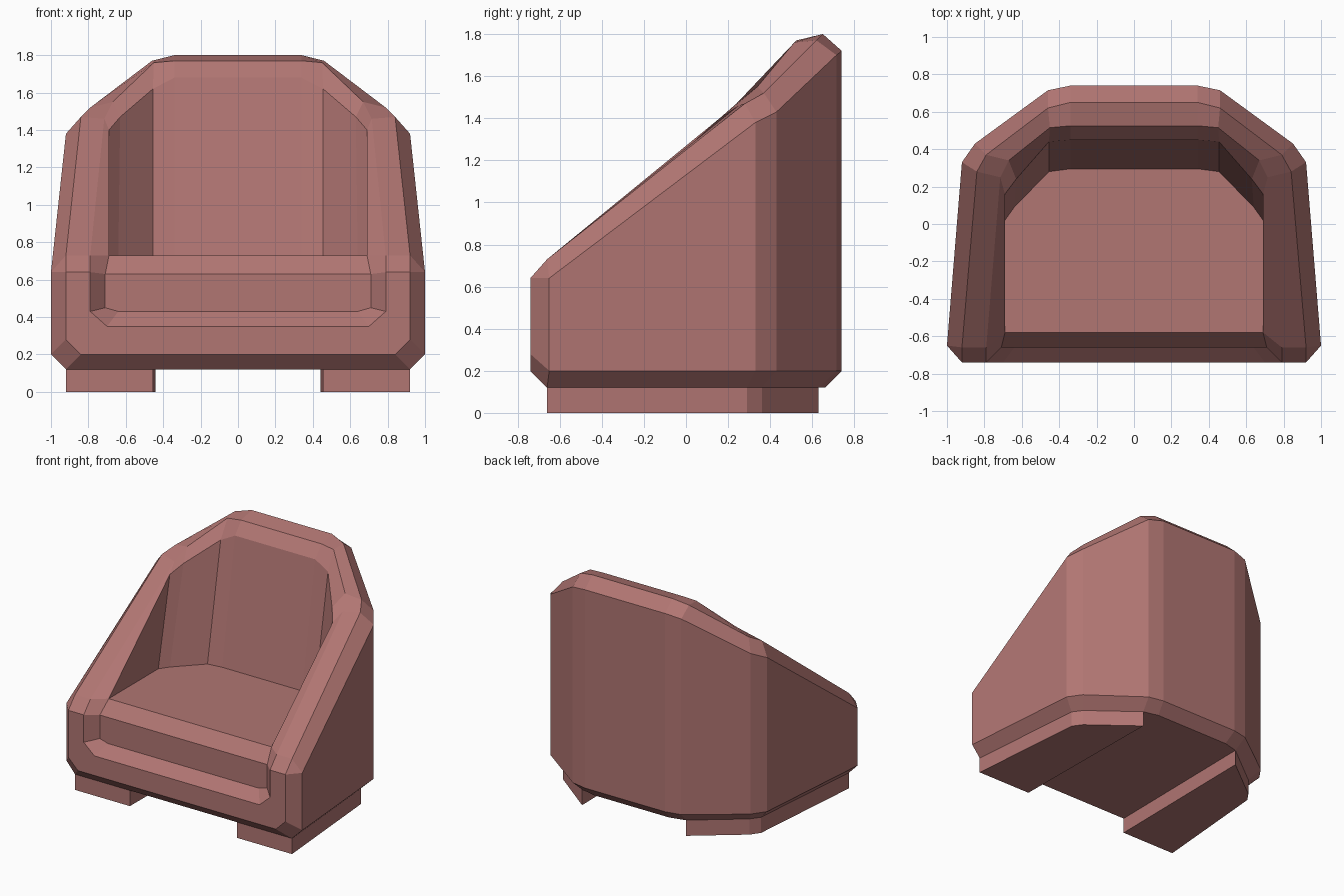
import bpy, bmesh

if "Cube" in bpy.data.objects:
    bpy.data.objects.remove(bpy.data.objects["Cube"])

mat = bpy.data.materials.new("dusty rose")
mat.diffuse_color = (0.44, 0.18, 0.17, 1)
mat.use_nodes = True
mat.node_tree.nodes["Principled BSDF"].inputs["Base Color"].default_value = mat.diffuse_color

# Right halves of the rings, from back centre round the arm and down the front column
wall = [(.34, .74, 1.72), (.46, .715, 1.70), (.85, .43, 1.43), (.92, .33, 1.38),
        (1, -.65, .64), (1, -.65, .64), (1, -.65, .20), (.92, -.66, .12)]
ridge = [(.34, .65, 1.80), (.46, .62, 1.77), (.79, .37, 1.52), (.84, .28, 1.47),
         (.92, -.66, .73), (.92, -.74, .64), (.92, -.74, .28), (.84, -.74, .20)]
rim = [(.34, .525, 1.77), (.45, .515, 1.76), (.67, .34, 1.55), (.715, .25, 1.46),
       (.79, -.66, .73), (.79, -.74, .64), (.79, -.74, .43), (.70, -.74, .35)]
inner = [(.34, .45, 1.68), (.455, .44, 1.62), (.63, .24, 1.47), (.69, .16, 1.40),
         (.69, -.58, .73), (.71, -.66, .63), (.71, -.66, .45), (.64, -.66, .43)]
seat = [(.34, .295, .73), (.455, .28, .73), (.64, .09, .73), (.69, .02, .73), (.69, -.58, .73)]
skirt = [(x, y, .20) for x, y, z in wall[:5]]
base = [(.32, .66, .12), (.44, .63, .12), (.79, .36, .12), (.84, .29, .12), (.92, -.66, .12)]


def both(half):
    """Mirror a half ring into a full one."""
    return [(-x, y, z) for x, y, z in reversed(half)] + list(half)


def face(bm, pts):
    bm.faces.new([bm.verts.new(p) for p in pts])


def strip(bm, a, b, closed):
    """Bridge two rings with quads."""
    a, b = both(a), both(b)
    for i in range(len(a) if closed else len(a) - 1):
        j = (i + 1) % len(a)
        face(bm, (a[i], a[j], b[j], b[i]))


def finish(bm, name):
    bmesh.ops.remove_doubles(bm, verts=bm.verts, dist=0.0005)
    bmesh.ops.recalc_face_normals(bm, faces=bm.faces)
    me = bpy.data.meshes.new(name)
    bm.to_mesh(me)
    bm.free()
    me.materials.append(mat)
    ob = bpy.data.objects.new(name, me)
    bpy.context.collection.objects.link(ob)
    return ob


# Armchair body: chamfered shell, arms, back and seat
bm = bmesh.new()
strip(bm, base, skirt, False)
strip(bm, skirt, wall[:5], False)
strip(bm, wall, ridge, True)
strip(bm, ridge, rim, True)
strip(bm, rim, inner, True)
strip(bm, inner[:5], seat, False)
face(bm, both(base))
face(bm, both(seat))
face(bm, both(inner[4:6]))   # seat front bevel
face(bm, both(inner[5:]))    # seat front
finish(bm, "armchair_body")

# Runner feet following the base outline
for side, name in ((1, "right_foot"), (-1, "left_foot")):
    bm = bmesh.new()
    plan = [(side * x, y) for x, y, z in base[1:]] + [(side * .455, -.66)]
    low = [(x, y, 0) for x, y in plan]
    top = [(x, y, .125) for x, y in plan]
    face(bm, low)
    face(bm, top)
    for i in range(len(plan)):
        j = (i + 1) % len(plan)
        face(bm, (low[i], low[j], top[j], top[i]))
    finish(bm, name)
